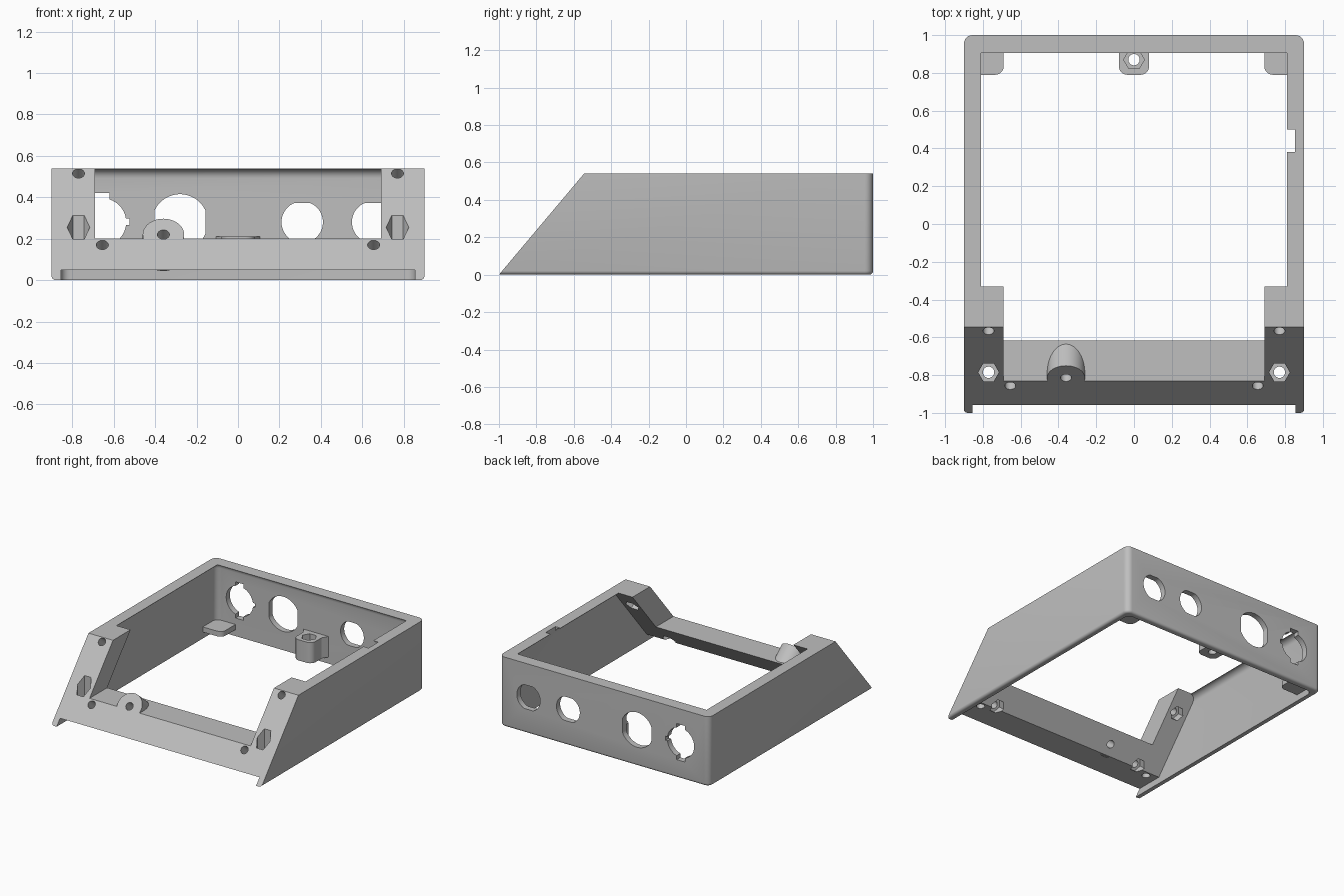
import bpy, bmesh, math
from mathutils import Vector

if "Cube" in bpy.data.objects:
    bpy.data.objects.remove(bpy.data.objects["Cube"], do_unlink=True)

HEIGHT, SLOPE, DEPTH = 0.54, 0.842, 0.215
UP, BACK = Vector((0, 0, 1)), Vector((0, 1, 0))
INWARD = Vector((0, 1, -SLOPE)).normalized()
THICK = DEPTH * INWARD.y

grey = bpy.data.materials.new("plastic_grey")
grey.use_nodes = True
grey.diffuse_color = (0.52, 0.52, 0.52, 1)
grey.node_tree.nodes["Principled BSDF"].inputs["Base Color"].default_value = grey.diffuse_color


def make(name, bm):
    bmesh.ops.recalc_face_normals(bm, faces=bm.faces)
    mesh = bpy.data.meshes.new(name)
    bm.to_mesh(mesh)
    bm.free()
    mesh.materials.append(grey)
    obj = bpy.data.objects.new(name, mesh)
    bpy.context.collection.objects.link(obj)
    return obj


def prism_bm(points, vector):
    bm = bmesh.new()
    face = bm.faces.new([bm.verts.new(p) for p in points])
    top = bmesh.ops.extrude_face_region(bm, geom=[face])["geom"]
    bmesh.ops.translate(bm, vec=vector, verts=[g for g in top if isinstance(g, bmesh.types.BMVert)])
    return bm


def round_edges(bm, radius, rule, segments=6):
    edges = [e for e in bm.edges if rule(e.verts[0].co, e.verts[1].co)]
    bmesh.ops.bevel(bm, geom=edges, offset=radius, segments=segments, profile=0.5, affect='EDGES')


def prism(name, points, vector):
    return make(name, prism_bm(points, Vector(vector)))


def box_bm(low, high):
    (x, y, z), (u, v, w) = low, high
    return prism_bm([(x, y, z), (u, y, z), (u, v, z), (x, v, z)], UP * (w - z))


def box(name, low, high):
    return make(name, box_bm(low, high))


def rod(name, start, axis, radius, length, sides=32):
    turn = axis.to_track_quat('Z', 'Y')
    ring = [2 * math.pi * i / sides for i in range(sides)]
    points = [Vector(start) + turn @ Vector((radius * math.cos(a), radius * math.sin(a), 0)) for a in ring]
    return prism(name, points, axis * length)


def combine(target, other, operation='DIFFERENCE'):
    other.hide_render = True
    mod = target.modifiers.new("combine", 'BOOLEAN')
    mod.operation, mod.solver, mod.object = operation, 'EXACT', other
    bpy.context.view_layer.objects.active = target
    bpy.ops.object.modifier_apply(modifier=mod.name)
    bpy.data.objects.remove(other, do_unlink=True)


def on_slope(x, z):
    return Vector((x, -1 + z * SLOPE, z))


# Outer shell: wedge-fronted case with rounded back corners and bottom rim
bm = prism_bm([(-0.9, -1, 0), (-0.9, 1, 0), (-0.9, 1, HEIGHT),
               (-0.9, -1 + HEIGHT * SLOPE, HEIGHT)], Vector((1.8, 0, 0)))
round_edges(bm, 0.045, lambda a, b: a.y > 0.99 and b.y > 0.99 and abs(a.x - b.x) < 0.01)
round_edges(bm, 0.02, lambda a, b: max(a.z, b.z) < 0.001 and max(a.y, b.y) > -0.9, 4)
shell = make("case_shell", bm)

# Hollow with soft inner corners, then the sharp top opening
bm = box_bm((-0.855, -1.5, -0.5), (0.855, 0.955, 0.537))
round_edges(bm, 0.045, lambda a, b: True)
combine(shell, make("cavity_cutter", bm))
combine(shell, box("opening_cutter", (-0.81, -1.4, 0.4), (0.81, 0.905, 0.7)))
combine(shell, box("lip_notch_cutter", (0.79, 0.38, 0.4), (0.853, 0.5, 0.7)))


# Connector holes in the back wall, circles with flats
def back_hole(x, radius, flat_x, flat_z):
    points = []
    for i in range(64):
        a = 2 * math.pi * (i + 0.5) / 64
        dx = max(-flat_x, min(flat_x, radius * math.cos(a)))
        dz = max(-flat_z, min(flat_z, radius * math.sin(a)))
        points.append((x + dx, 0.85, 0.28 + dz))
    combine(shell, prism("connector_cutter", points, (0, 0.3, 0)))


back_hole(0.65, 0.1, 1, 0.0925)
back_hole(0.31, 0.1, 1, 0.0925)
back_hole(-0.28, 0.135, 0.123, 1)
back_hole(-0.655, 0.115, 1, 1)
combine(shell, box("key_cutter", (-0.69, 0.84, 0.14), (-0.62, 1.16, 0.42)))
combine(shell, box("side_key_cutter", (-0.655, 0.83, 0.265), (-0.525, 1.17, 0.297)))

# Sloped front frame, a U of two pillars and a low bar
outline = [(-0.855, 0.05), (0.855, 0.05), (0.855, HEIGHT), (0.69, HEIGHT),
           (0.69, 0.2), (-0.69, 0.2), (-0.69, HEIGHT), (-0.855, HEIGHT)]
frame = prism("front_frame", [on_slope(x, z) for x, z in outline], BACK * DEPTH)

# Round boss on the bar, with its hole
boss_at = on_slope(-0.36, 0.22)
combine(frame, rod("boss", boss_at, INWARD, 0.1, THICK - 0.01, 48), 'UNION')
combine(frame, rod("boss_hole_cutter", boss_at - INWARD * 0.1, INWARD, 0.029, 0.5))

for side in (-1, 1):
    # Screw holes square to the slope, with hex nut traps behind
    for x, z in ((0.77, 0.515), (0.655, 0.17)):
        p = on_slope(side * x, z)
        combine(frame, rod("screw_cutter", p - INWARD * 0.1, INWARD, 0.029, 0.5))
        combine(frame, rod("nut_cutter", p + INWARD * (THICK - 0.06), INWARD, 0.054, 0.12, 6))
    # Upright hex pockets with through holes
    combine(frame, rod("pocket_cutter", (side * 0.77, -0.785, 0.13), UP, 0.055, 0.4, 6))
    combine(frame, rod("pocket_hole_cutter", (side * 0.77, -0.785, -0.1), UP, 0.03, 0.5))

# Rear lug, flared into the wall, with hex pocket
plan = [(-0.08, 0.79), (0.08, 0.79), (0.08, 0.91), (0.11, 0.96), (-0.11, 0.96), (-0.08, 0.91)]
bm = prism_bm([(x, y, 0.05) for x, y in plan], UP * 0.16)
round_edges(bm, 0.045, lambda a, b: max(a.y, b.y) < 0.8 and abs(a.x - b.x) < 0.01)
lug = make("rear_lug", bm)
combine(lug, rod("lug_pocket_cutter", (0, 0.87, 0.13), UP, 0.055, 0.2, 6))
combine(lug, rod("lug_hole_cutter", (0, 0.87, -0.1), UP, 0.03, 0.5))
parts = [shell, frame, lug]

# Rear corner rests
for side, label in ((-1, "right"), (1, "left")):
    bm = box_bm((min(side * 0.69, side * 0.86), 0.79, 0.05), (max(side * 0.69, side * 0.86), 0.96, 0.09))
    round_edges(bm, 0.045, lambda a, b: max(a.y, b.y) < 0.8 and abs(a.x) < 0.7 and abs(b.x) < 0.7)
    parts.append(make("corner_rest_" + label, bm))

for obj in bpy.context.view_layer.objects:
    obj.select_set(obj in parts)
bpy.context.view_layer.objects.active = shell
bpy.ops.object.shade_smooth_by_angle(angle=math.radians(30))
